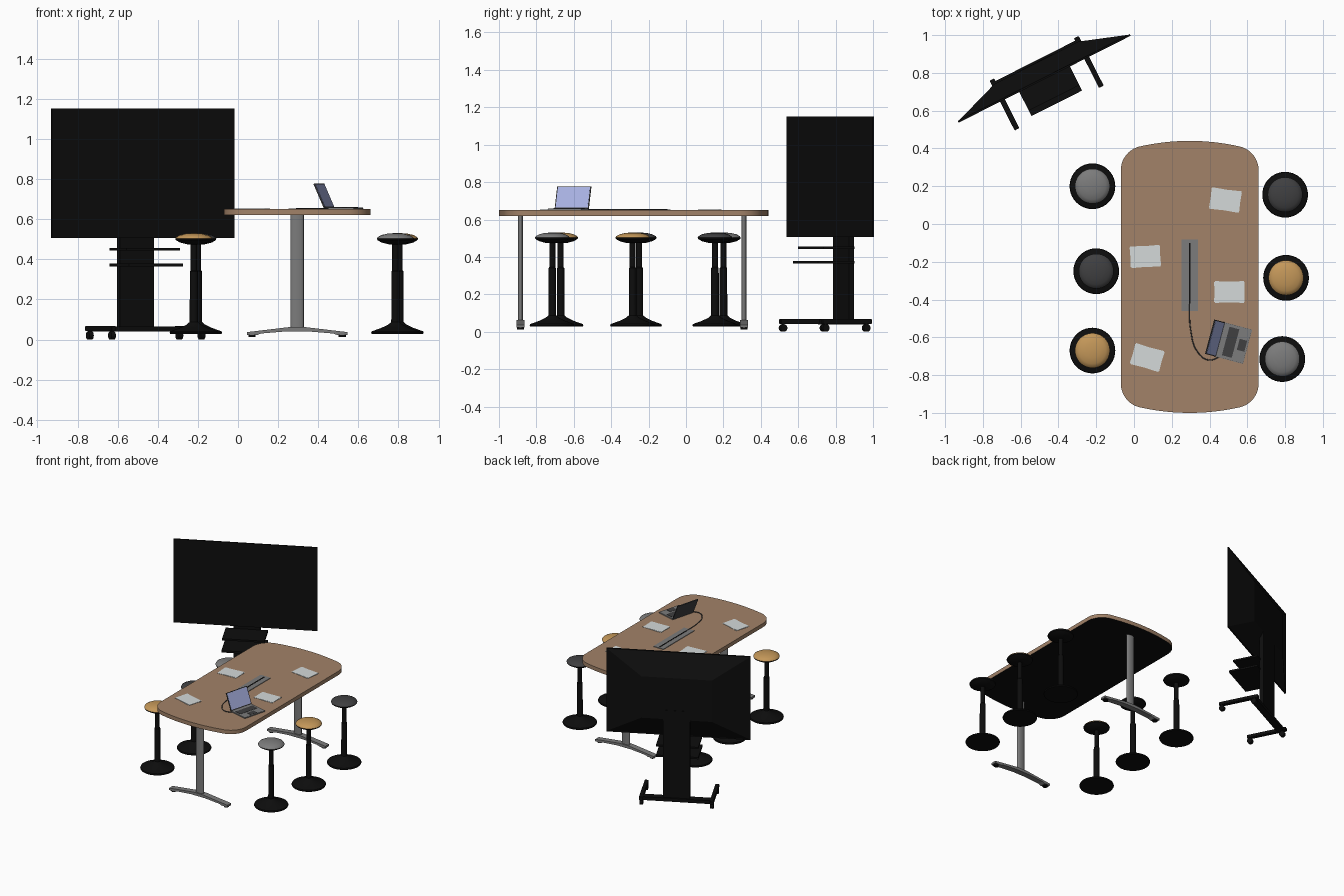
import bpy, bmesh, math
from mathutils import Matrix, Vector

old = bpy.data.objects.get("Cube")
if old:
    bpy.data.objects.remove(old, do_unlink=True)


def material(name, rgb, rough=0.6):
    m = bpy.data.materials.new(name)
    m.use_nodes = True
    m.diffuse_color = (*rgb, 1)
    b = m.node_tree.nodes["Principled BSDF"]
    b.inputs["Base Color"].default_value = (*rgb, 1)
    b.inputs["Roughness"].default_value = rough
    return m


wood = material("wood", (0.36, 0.225, 0.14))
black = material("black", (0.004, 0.004, 0.004))
steel = material("steel grey", (0.2, 0.2, 0.2))
charcoal = material("charcoal", (0.05, 0.05, 0.052))
ochre = material("ochre", (0.55, 0.31, 0.1))
paper = material("paper white", (0.66, 0.7, 0.7))
glow = material("screen blue", (0.38, 0.43, 0.74))


def finish(name, bm, mats, frame=Matrix(), smooth=False, rule=None):
    """Turn a bmesh into an object; rule picks each face's material."""
    bmesh.ops.recalc_face_normals(bm, faces=bm.faces)
    for f in bm.faces:
        f.smooth = smooth
        if rule:
            f.material_index = rule(f)
    bm.transform(frame)
    me = bpy.data.meshes.new(name)
    bm.to_mesh(me)
    bm.free()
    for m in mats:
        me.materials.append(m)
    if smooth:
        me.set_sharp_from_angle(angle=math.radians(35))
    ob = bpy.data.objects.new(name, me)
    bpy.context.collection.objects.link(ob)
    return ob


def box(name, lo, hi, mat, frame=Matrix(), bevel=0):
    lo, hi = Vector(lo), Vector(hi)
    bm = bmesh.new()
    bmesh.ops.create_cube(bm, size=1)
    bm.transform(Matrix.Translation((lo + hi) / 2) @ Matrix.Diagonal((*(hi - lo), 1)))
    if bevel:
        bmesh.ops.bevel(bm, geom=bm.edges[:], offset=bevel, segments=2, affect='EDGES')
    return finish(name, bm, [mat], frame)


def cylinder(name, r, depth, mat, frame):
    bm = bmesh.new()
    bmesh.ops.create_cone(bm, cap_ends=True, segments=24, radius1=r, radius2=r, depth=depth)
    return finish(name, bm, [mat], frame, True)


def lathe(name, profile, mats, frame, rule=None, steps=40):
    bm = bmesh.new()
    verts = [bm.verts.new((r, 0, z)) for r, z in profile]
    edges = [bm.edges.new(p) for p in zip(verts, verts[1:])]
    bmesh.ops.spin(bm, geom=verts + edges, cent=(0, 0, 0), axis=(0, 0, 1),
                   angle=math.tau, steps=steps)
    bmesh.ops.remove_doubles(bm, verts=bm.verts, dist=1e-5)
    return finish(name, bm, mats, frame, True, rule)


def prism(name, outline, vector, mats, frame=Matrix(), smooth=False, rule=None):
    """Extrude a closed outline of 3D points along a vector."""
    bm = bmesh.new()
    face = bm.faces.new([bm.verts.new(p) for p in outline])
    res = bmesh.ops.extrude_face_region(bm, geom=[face], use_keep_orig=True)
    moved = [g for g in res["geom"] if isinstance(g, bmesh.types.BMVert)]
    bmesh.ops.translate(bm, verts=moved, vec=vector)
    return finish(name, bm, mats, frame, smooth, rule)


def place(x, y, z=0, turn=0):
    return Matrix.Translation((x, y, z)) @ Matrix.Rotation(math.radians(turn), 4, 'Z')


# Table top: straight sides, rounded corners, bowed ends, dark underside
table = place(0.295, -0.28)
quarter = []
for i in range(11):
    a = math.radians(76 * i / 10)
    quarter.append((0.235 + 0.13 * math.cos(a), 0.564 + 0.13 * math.sin(a)))
for i in range(1, 9):
    x = 0.266 * (1 - i / 8)
    quarter.append((x, 0.72 - 0.03 * (x / 0.266) ** 2))
half = quarter + [(-x, y) for x, y in reversed(quarter[:-1])]
outline = [(x, y, 0.62) for x, y in half] + [(-x, -y, 0.62) for x, y in half]
prism("table_top", outline, (0, 0, 0.03), [wood, black], table, True,
      lambda f: 1 if f.normal.z < -0.5 else 0)

# Table legs: oval columns on arched tapering feet
foot = [(0.25, 0.022), (0.2, 0.022), (0.18, 0.03), (0.06, 0.04)]
foot += [(-x, z) for x, z in reversed(foot)]
foot += [(-0.25, 0.037), (-0.04, 0.062), (0.04, 0.062), (0.25, 0.037)]
for side, y in (("front", -0.885), ("back", 0.31)):
    base = place(0.295, y)
    cylinder(side + "_table_leg", 1, 1, steel,
             base @ Matrix.Translation((0, 0, 0.335)) @ Matrix.Diagonal((0.033, 0.014, 0.57, 1)))
    prism(side + "_table_foot", [(x, -0.022, z) for x, z in foot], (0, 0.044, 0), [steel], base)
    for s in (-1, 1):
        cylinder(side + "_foot_pad", 0.018, 0.014, black, base @ Matrix.Translation((0.225 * s, 0, 0.02)))

# Stools: domed base, stepped post and cushioned seat with a dark shell
base_shape = [(0, 0.028), (0.118, 0.028), (0.121, 0.034), (0.118, 0.041), (0.07, 0.058),
              (0.035, 0.075), (0.021, 0.088), (0.02, 0.34), (0.016, 0.345), (0.016, 0.48)]
seat_shape = [(0, 0.474), (0.035, 0.475), (0.07, 0.484), (0.09, 0.496), (0.0925, 0.503),
              (0.088, 0.511), (0.07, 0.521), (0.04, 0.528), (0, 0.531)]
stools = [(-0.22, 0.2, steel), (-0.2, -0.25, charcoal), (-0.22, -0.67, ochre),
          (0.8, 0.155, charcoal), (0.805, -0.285, ochre), (0.785, -0.715, steel)]
for x, y, cushion in stools:
    lathe("stool_base", base_shape, [black], place(x, y))
    lathe("stool_seat", seat_shape, [black, cushion], place(x, y),
          lambda f: 1 if f.calc_center_median().z > 0.503 else 0)

# Display: thin panel with a tapered back housing
stand = place(-0.475, 0.77, 0, 26.8)
box("display_panel", (-0.51, -0.004, 0.507), (0.51, 0.006, 1.152), black, stand)
bm = bmesh.new()
rings = []
for w, y, lo, hi in ((0.505, 0.005, 0.512, 1.147), (0.25, 0.093, 0.67, 0.99)):
    rings.append([bm.verts.new(p) for p in ((-w, y, lo), (w, y, lo), (w, y, hi), (-w, y, hi))])
for ring in rings:
    bm.faces.new(ring)
for i in range(4):
    j = (i + 1) % 4
    bm.faces.new((rings[0][i], rings[0][j], rings[1][j], rings[1][i]))
finish("display_housing", bm, [black], stand)

# Display stand: column, shelves, feet and casters
box("stand_column", (-0.095, 0.065, 0.045), (0.095, 0.095, 0.74), black, stand)
box("stand_crossbar", (-0.25, 0.055, 0.04), (0.25, 0.105, 0.066), black, stand)
box("upper_shelf", (-0.15, -0.115, 0.443), (0.15, 0.07, 0.456), black, stand)
box("lower_shelf", (-0.15, -0.147, 0.364), (0.15, 0.07, 0.378), black, stand)
for s in (-1, 1):
    x = 0.25 * s
    box("stand_foot", (x - 0.014, -0.175, 0.042), (x + 0.014, 0.12, 0.068), black, stand, 0.003)
    for y in (-0.155, 0.09):
        cylinder("caster", 0.02, 0.024, black, stand @ Matrix.Translation((x, y, 0.02))
                 @ Matrix.Rotation(math.pi / 2, 4, 'Y'))
        box("caster_fork", (x - 0.006, y - 0.006, 0.03), (x + 0.006, y + 0.006, 0.045), black, stand)

# Power module set in the table, with a dark slot
box("power_module", (0.251, -0.46, 0.648), (0.338, -0.083, 0.654), steel)
box("module_slot", (0.29, -0.42, 0.652), (0.298, -0.1, 0.656), black)

# Cable from module to laptop
curve = bpy.data.curves.new("cable", 'CURVE')
curve.dimensions = '3D'
curve.bevel_depth = 0.003
curve.bevel_resolution = 2
curve.materials.append(charcoal)
path = [(0.294, -0.42), (0.3, -0.56), (0.335, -0.675), (0.395, -0.72), (0.46, -0.7)]
spline = curve.splines.new('BEZIER')
spline.bezier_points.add(len(path) - 1)
for p, (x, y) in zip(spline.bezier_points, path):
    p.co = (x, y, 0.654)
    p.handle_left_type = p.handle_right_type = 'AUTO'
bpy.context.collection.objects.link(bpy.data.objects.new("cable", curve))

# Laptop: body, keyboard, touchpad, tilted lid with lit screen
laptop = place(0.526, -0.63, 0.651, -15)
box("laptop_body", (-0.074, -0.094, 0), (0.078, 0.094, 0.008), steel, laptop, 0.002)
box("laptop_keyboard", (-0.042, -0.078, 0.007), (0.012, 0.078, 0.0095), charcoal, laptop)
box("laptop_touchpad", (0.027, -0.03, 0.007), (0.068, 0.03, 0.009), charcoal, laptop)
lid = laptop @ Matrix.Translation((-0.071, 0, 0.006)) @ Matrix.Rotation(math.radians(-24), 4, 'Y')
box("laptop_lid", (-0.006, -0.094, 0), (0, 0.094, 0.132), charcoal, lid)
box("laptop_screen", (-0.001, -0.089, 0.007), (0.0015, 0.089, 0.127), glow, lid)

# Loose paper sheets
for x, y, turn in ((0.484, 0.127, -8), (0.06, -0.172, 3), (0.505, -0.36, 0), (0.07, -0.707, -16)):
    for k in range(2):
        box("paper_sheet", (-0.079, -0.055, 0), (0.079, 0.055, 0.002), paper,
            place(x, y, 0.65 + 0.0015 * k, turn + 4 * k - 2))
